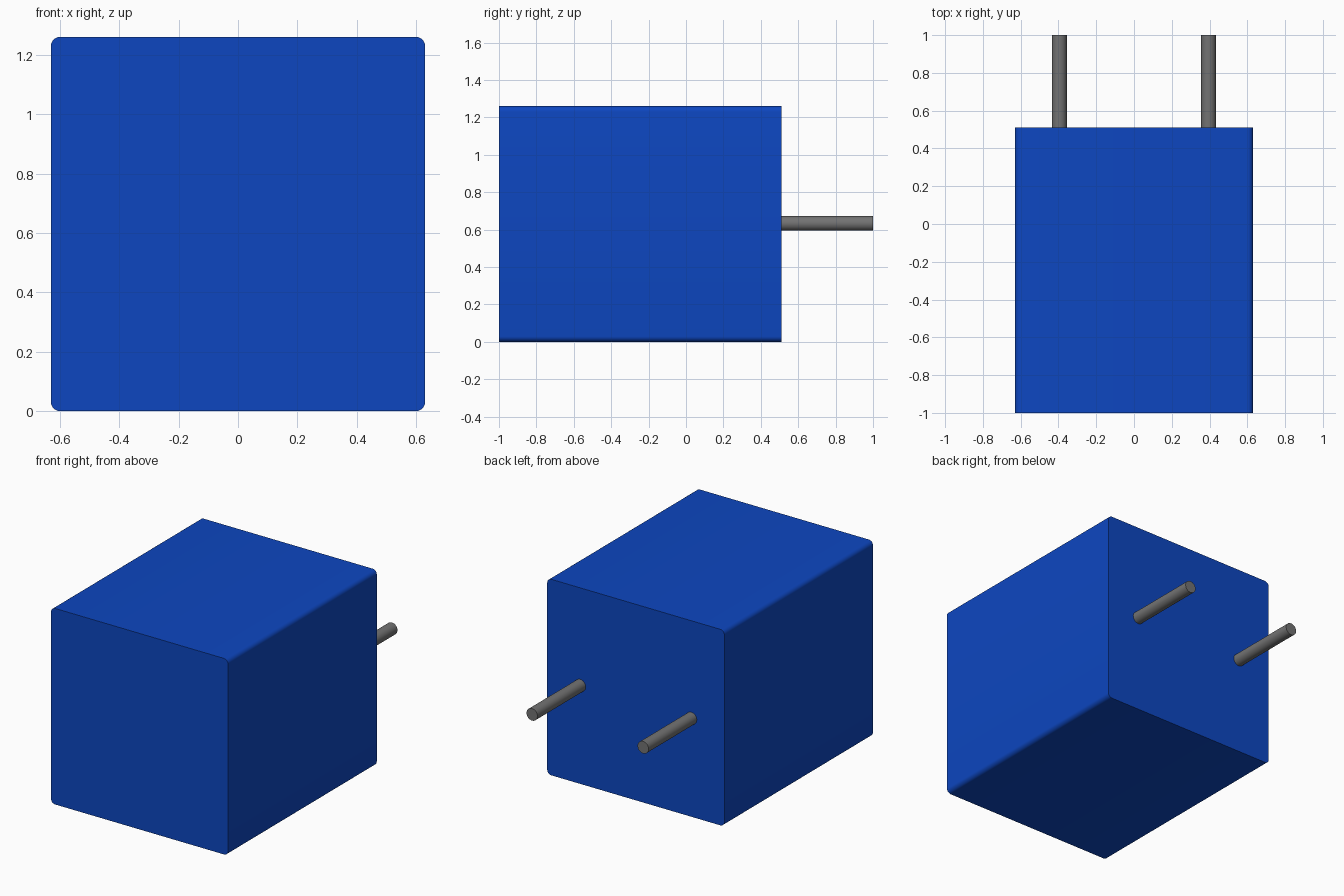
import bpy
import bmesh
import math
from mathutils import Matrix

cube = bpy.data.objects.get("Cube")
if cube:
    bpy.data.objects.remove(cube, do_unlink=True)


def material(name, color):
    mat = bpy.data.materials.new(name)
    mat.use_nodes = True
    mat.diffuse_color = color
    mat.node_tree.nodes["Principled BSDF"].inputs["Base Color"].default_value = color
    return mat


def add_part(name, bm, mat):
    mesh = bpy.data.meshes.new(name)
    bm.to_mesh(mesh)
    bm.free()
    mesh.materials.append(mat)
    obj = bpy.data.objects.new(name, mesh)
    bpy.context.collection.objects.link(obj)
    bpy.ops.object.select_all(action='DESELECT')
    obj.select_set(True)
    bpy.context.view_layer.objects.active = obj
    bpy.ops.object.shade_smooth_by_angle(angle=math.radians(35))
    return obj


blue = material("blue plastic", (0.004, 0.062, 0.53, 1))
grey = material("grey metal", (0.17, 0.17, 0.17, 1))

WIDTH, HEIGHT = 1.26, 1.26
FRONT, BACK = -1.0, 0.51
MID_Z = HEIGHT / 2

# Housing: box with its four lengthwise edges rounded
bm = bmesh.new()
depth = BACK - FRONT
bmesh.ops.create_cube(bm, size=1, matrix=Matrix.Translation((0, (FRONT + BACK) / 2, MID_Z))
                      @ Matrix.Diagonal((WIDTH, depth, HEIGHT, 1)))
long_edges = [e for e in bm.edges if abs(e.verts[0].co.y - e.verts[1].co.y) > 0.1]
bmesh.ops.bevel(bm, geom=long_edges, offset=0.03, segments=6, profile=0.5, affect='EDGES')
add_part("housing", bm, blue)

# Two round pins projecting from the back
for side, x in (("left", 0.395), ("right", -0.395)):
    bm = bmesh.new()
    place = Matrix.Translation((x, (BACK + 1) / 2, 0.633)) @ Matrix.Rotation(math.pi / 2, 4, 'X')
    bmesh.ops.create_cone(bm, cap_ends=True, segments=32, radius1=0.039, radius2=0.039,
                          depth=1 - BACK, matrix=place)
    add_part(side + "_pin", bm, grey)
